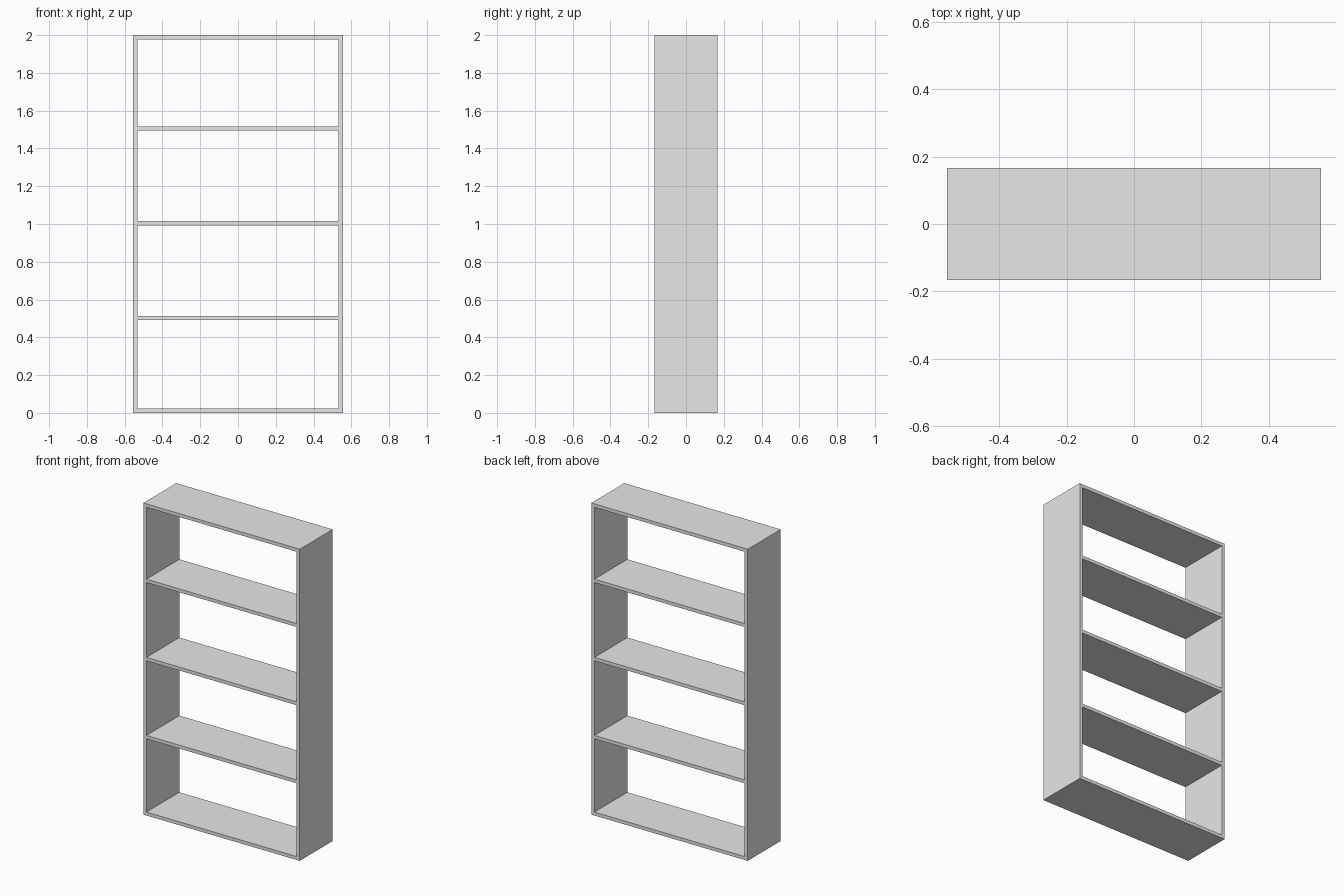
import bpy

# Remove the default cube
cube = bpy.data.objects.get("Cube")
if cube:
    bpy.data.objects.remove(cube, do_unlink=True)

WIDTH, DEPTH, HEIGHT, BOARD = 1.11, 0.333, 2.0, 0.022

# Single grey finish
grey = bpy.data.materials.new("light_grey")
grey.use_nodes = True
colour = (0.8, 0.8, 0.8, 1)
grey.diffuse_color = colour
grey.node_tree.nodes["Principled BSDF"].inputs["Base Color"].default_value = colour


def board(name, size, centre):
    """Add one flat rectangular board."""
    bpy.ops.mesh.primitive_cube_add(size=1, location=centre)
    obj = bpy.context.object
    obj.name = name
    obj.scale = size
    bpy.ops.object.transform_apply(location=False, rotation=False, scale=True)
    obj.data.materials.append(grey)
    return obj


# Full-height side panels
for side, sign in (("left", 1), ("right", -1)):
    board(side + "_side", (BOARD, DEPTH, HEIGHT),
          (sign * (WIDTH - BOARD) / 2, 0, HEIGHT / 2))

# Horizontal boards fitted between the sides
levels = {
    "bottom_board": BOARD / 2,
    "lower_shelf": 0.503,
    "middle_shelf": 1.004,
    "upper_shelf": 1.506,
    "top_board": HEIGHT - BOARD / 2,
}
for name, z in levels.items():
    board(name, (WIDTH - 2 * BOARD, DEPTH, BOARD), (0, 0, z))
